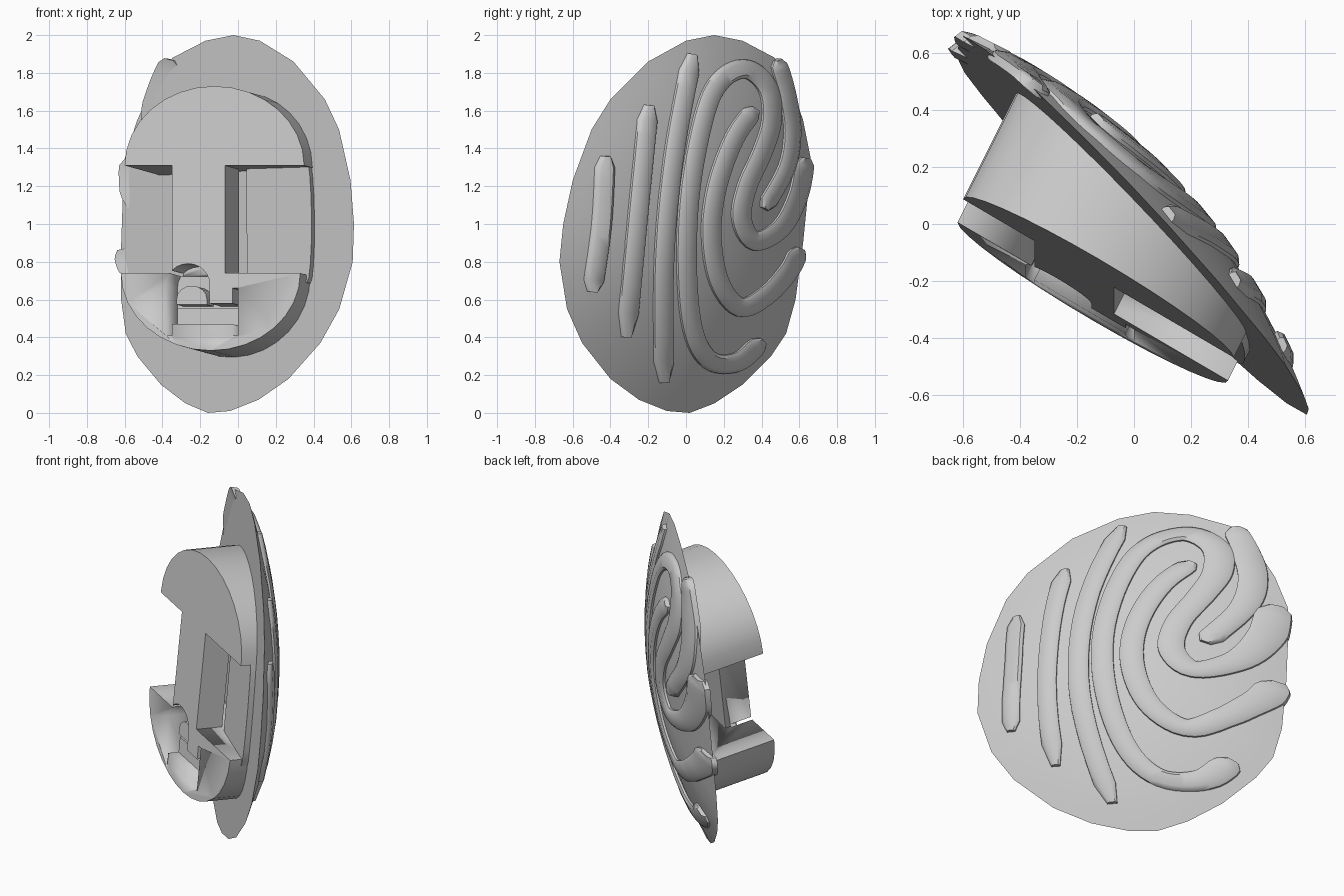
import bpy, bmesh, math
from mathutils import Vector

cube = bpy.data.objects.get("Cube")
if cube:
    bpy.data.objects.remove(cube, do_unlink=True)

grey = bpy.data.materials.new("plain grey")
grey.use_nodes = True
grey.diffuse_color = (0.6, 0.6, 0.6, 1)
grey.node_tree.nodes["Principled BSDF"].inputs["Base Color"].default_value = (0.6, 0.6, 0.6, 1)


def make(name, verts, faces, smooth=None):
    bm = bmesh.new()
    vs = [bm.verts.new(v) for v in verts]
    for f in faces:
        bm.faces.new([vs[i] for i in f])
    bmesh.ops.recalc_face_normals(bm, faces=bm.faces)
    mesh = bpy.data.meshes.new(name)
    bm.to_mesh(mesh)
    bm.free()
    mesh.materials.append(grey)
    ob = bpy.data.objects.new(name, mesh)
    bpy.context.collection.objects.link(ob)
    if smooth:
        bpy.ops.object.select_all(action='DESELECT')
        ob.select_set(True)
        bpy.context.view_layer.objects.active = ob
        bpy.ops.object.shade_smooth_by_angle(angle=math.radians(smooth))
    return ob


def loft(name, rings, smooth=None):
    """Closed skin through equal rings, capped at both ends."""
    n = len(rings[0])
    faces = [(i * n + j, i * n + (j + 1) % n, (i + 1) * n + (j + 1) % n, (i + 1) * n + j)
             for i in range(len(rings) - 1) for j in range(n)]
    last = (len(rings) - 1) * n
    faces += [tuple(range(n)), tuple(range(last, last + n))]
    return make(name, [p for r in rings for p in r], faces, smooth)


# ---- Domed plate: outline in (y, z) on a slanted plane ----
OUT = Vector((1, 0.96, -0.13)).normalized()
OUTLINE = [(.15, 2), (0, 1.97), (-.2, 1.86), (-.4, 1.66), (-.5, 1.5), (-.6, 1.23), (-.65, 1),
           (-.67, .8), (-.63, .55), (-.55, .37), (-.4, .18), (-.25, .07), (-.1, .01), (.02, 0),
           (.15, .05), (.3, .15), (.45, .3), (.53, .42), (.58, .6), (.62, .9), (.65, 1.2),
           (.66, 1.35), (.62, 1.55), (.55, 1.75), (.47, 1.88), (.3, 1.97)]
HEIGHT = 0.19


def on_plane(y, z):
    return Vector((-.01 - .96 * y + .13 * (z - 1), y, z))


def dome_height(y, z):
    """Height over the plane, from how far (y, z) lies between centre and rim."""
    p = Vector((y, z - 1))
    for a, b in zip(OUTLINE, OUTLINE[1:] + OUTLINE[:1]):
        a, b = Vector((a[0], a[1] - 1)), Vector((b[0], b[1] - 1))
        den = a.x * b.y - a.y * b.x
        s = (p.x * b.y - p.y * b.x) / den
        t = (a.x * p.y - a.y * p.x) / den
        if s >= 0 and t >= 0:
            return HEIGHT * max(0, 1 - (s + t) ** 2)
    return HEIGHT


def on_dome(y, z, lift):
    """Point on the dome that appears at (y, z) looking along x."""
    fy, fz = y, z
    for _ in range(12):
        h = dome_height(fy, fz)
        fy, fz = y - OUT.y * h, z - OUT.z * h
    return on_plane(fy, fz) + OUT * (dome_height(fy, fz) + lift)


rings = []
STEPS = 12
for i in range(STEPS):
    r = 1 - i / STEPS
    rings.append([on_plane(y * r, 1 + (z - 1) * r) + OUT * HEIGHT * (1 - r * r) for y, z in OUTLINE])
loft("domed_plate", rings, 30)

# ---- Raised ridges following the dome ----


def spline(pts, step=6):
    p = [Vector(q) for q in pts]
    p = [2 * p[0] - p[1]] + p + [2 * p[-1] - p[-2]]
    out = []
    for a, b, c, d in zip(p, p[1:], p[2:], p[3:]):
        for i in range(step):
            t = i / step
            out.append(.5 * (2 * b + (c - a) * t + (2 * a - 5 * b + 4 * c - d) * t * t
                             + (3 * b - a - 3 * c + d) * t ** 3))
    return out + [p[-2]]


def ridge(name, pts, width=.052):
    line = spline(pts)
    dist = [0]
    for a, b in zip(line, line[1:]):
        dist.append(dist[-1] + (b - a).length)
    sections = []
    for i, p in enumerate(line):
        t = (line[min(i + 1, len(line) - 1)] - line[max(i - 1, 0)]).normalized()
        side = Vector((-t.y, t.x))
        end = min(1, min(dist[i], dist[-1] - dist[i]) / width)
        w = width * max(.45, math.sqrt(1 - (1 - end) ** 2))
        sections.append([on_dome(*(p + side * w * f), h) for f, h in
                         ((-1, -.02), (-.95, .012), (-.6, .026), (.6, .026), (.95, .012), (1, -.02))])
    loft(name, sections, 40)


ridge("short_ridge", [(-.43, 1.36), (-.45, 1), (-.5, .64)])
ridge("side_ridge", [(-.2, 1.63), (-.25, 1.13), (-.32, .4)])
ridge("long_ridge", [(.03, 1.9), (-.07, 1.35), (-.12, .8), (-.12, .16)])
ridge("outer_loop_ridge", [(.4, .38), (.27, .27), (.12, .28), (.03, .45), (0, .8), (.02, 1.2),
                           (.1, 1.6), (.19, 1.77), (.32, 1.82), (.43, 1.72), (.45, 1.55),
                           (.4, 1.38), (.32, 1.2), (.29, 1.03), (.36, .91), (.5, .98),
                           (.59, 1.15), (.63, 1.35)])
ridge("inner_loop_ridge", [(.36, 1.61), (.25, 1.45), (.16, 1.2), (.13, .95), (.17, .7),
                           (.28, .56), (.42, .62), (.54, .75), (.6, .87)])
ridge("hook_ridge", [(.48, 1.87), (.53, 1.7), (.56, 1.5), (.53, 1.3), (.41, 1.08)], .045)

# ---- Knob on the flat side: profiles in (x, z) on its slanted face ----
INWARD = Vector((.5, 1, -.14))


def on_face(x, z):
    return Vector((x, -.357 - .585 * x + .163 * (z - .74), z))


def to_plate(p):
    """Distance along INWARD from p to the plate."""
    return (-.01 - .96 * p.y + .13 * (p.z - 1) - p.x) / 1.478


def prism(name, pts, start=0, depth=None, base=None):
    """Extrude inward; base is the start as a share of the way to the plate."""
    face = [on_face(x, z) for x, z in pts]
    front = [p + INWARD * (start if base is None else base * to_plate(p)) for p in face]
    back = [p + INWARD * (to_plate(p) + .01 if depth is None else depth) for p in face]
    return loft(name, [front, back], 30)


def arc(cx, cz, rx, rz, a0, a1, n=16):
    angles = [math.radians(a0 + (a1 - a0) * i / n) for i in range(n + 1)]
    return [(cx + rx * math.cos(a), cz + rz * math.sin(a)) for a in angles]


def box(x0, x1, z0, z1):
    return [(x0, z0), (x1, z0), (x1, z1), (x0, z1)]


prism("upper_cap", arc(-.125, 1.31, .475, .42, 0, 180))
bowl = prism("lower_bowl", arc(-.145, .74, .475, .41, 180, 360))
column = prism("column", box(-.35, -.07, .738, 1.312), depth=.15)
prism("side_wall", [(-.02, .7)] + arc(.33, 1.03, .03, .33, -90, 90, 8) + [(-.02, 1.36)], base=.65)

# ---- Arched recess cut in the bowl, with its small blocks ----
cutter = prism("recess_cutter",
               [(-.38, .41), (-.35, .41), (-.35, .47), (-.03, .47), (-.03, .41), (0, .41),
                (0, .66), (-.03, .66), (-.03, .58), (-.15, .58)]
               + arc(-.265, .68, .115, .11, 0, 180, 12), start=-.05, depth=.12)
cutter.hide_render = True
cutter.hide_set(True)
for ob in (bowl, column):
    mod = ob.modifiers.new("recess", 'BOOLEAN')
    mod.operation = 'DIFFERENCE'
    mod.solver = 'EXACT'
    mod.object = cutter

prism("recess_arch_block", [(-.35, .58), (-.19, .58)] + arc(-.27, .61, .08, .07, 0, 180, 8),
      start=.05, depth=.13)
prism("recess_bar", box(-.35, -.01, .46, .56), start=.06, depth=.13)
